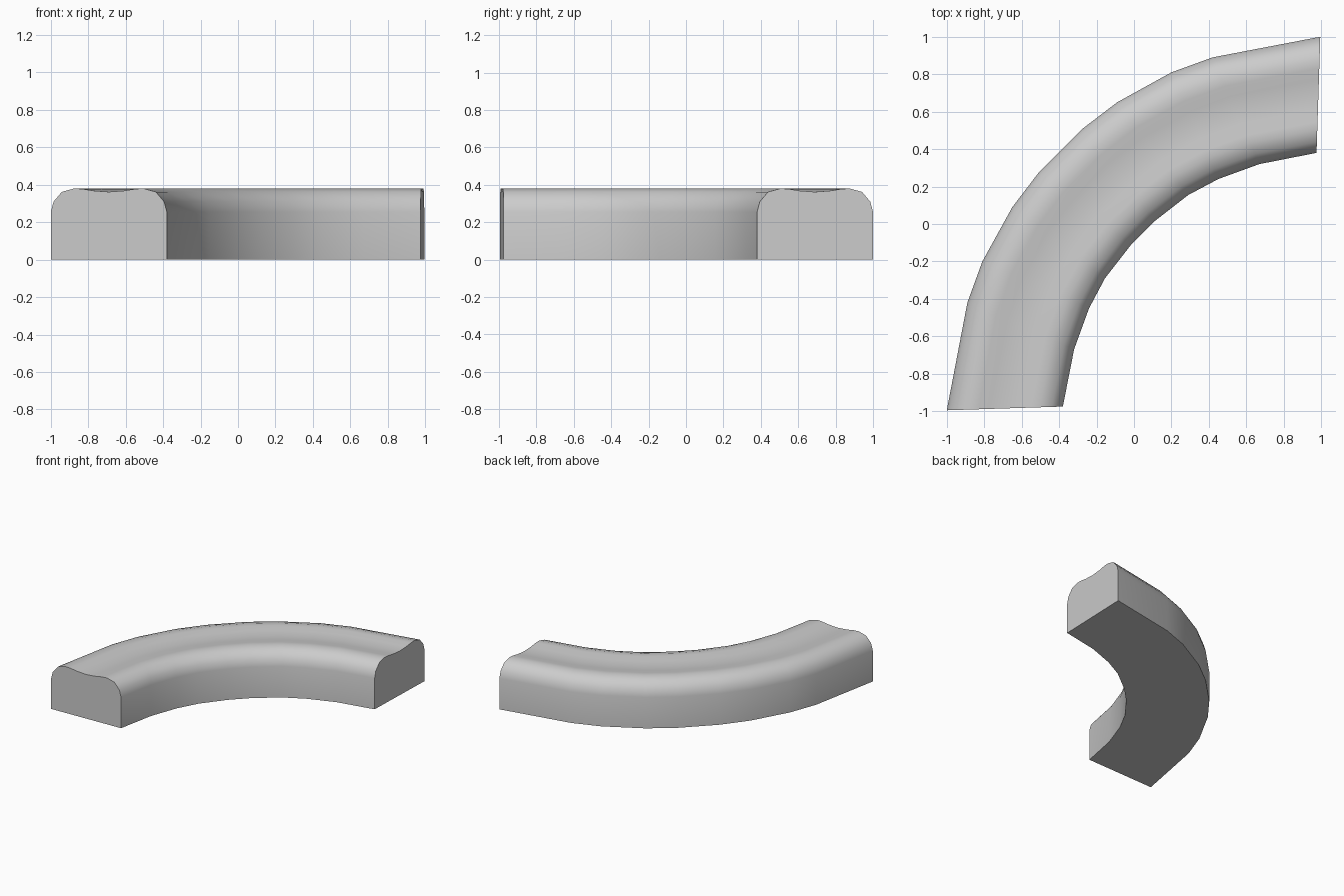
import bpy, bmesh
from mathutils import Vector

if "Cube" in bpy.data.objects:
    bpy.data.objects.remove(bpy.data.objects["Cube"])

# Half of the curved path: outer and inner edge of each cross-section (x, y)
half = [((-1.0, -0.995), (-0.38, -0.975)),
        ((-0.89, -0.42), (-0.32, -0.67)),
        ((-0.81, -0.20), (-0.24, -0.45)),
        ((-0.65, 0.09), (-0.155, -0.29)),
        ((-0.505, 0.28), (-0.015, -0.11))]
# Mirror across the diagonal y = -x for the other half
flip = lambda p: (-p[1], -p[0])
stations = half + [(flip(o), flip(i)) for o, i in reversed(half)]

# Cross-section: fraction across the width, height (left half, then mirrored)
left = [(0, 0), (0, 0.255), (0.024, 0.31), (0.095, 0.362), (0.2, 0.38),
        (0.27, 0.378), (0.37, 0.368)]
profile = left + [(0.5, 0.362)] + [(1 - t, z) for t, z in reversed(left)]

# Loft the section along the stations and cap both ends
bm = bmesh.new()
rings = []
for o, i in stations:
    o, i = Vector(o), Vector(i)
    rings.append([bm.verts.new((*o.lerp(i, t), z)) for t, z in profile])
n = len(profile)
for a, b in zip(rings, rings[1:]):
    for k in range(n):
        bm.faces.new((a[k], a[(k + 1) % n], b[(k + 1) % n], b[k]))
bm.faces.new(rings[0])
bm.faces.new(rings[-1][::-1])
bmesh.ops.recalc_face_normals(bm, faces=bm.faces)

mesh = bpy.data.meshes.new("curved_rail")
bm.to_mesh(mesh)
bm.free()
rail = bpy.data.objects.new("curved_rail", mesh)
bpy.context.collection.objects.link(rail)
bpy.context.view_layer.objects.active = rail
rail.select_set(True)
bpy.ops.object.shade_smooth_by_angle(angle=0.7)
